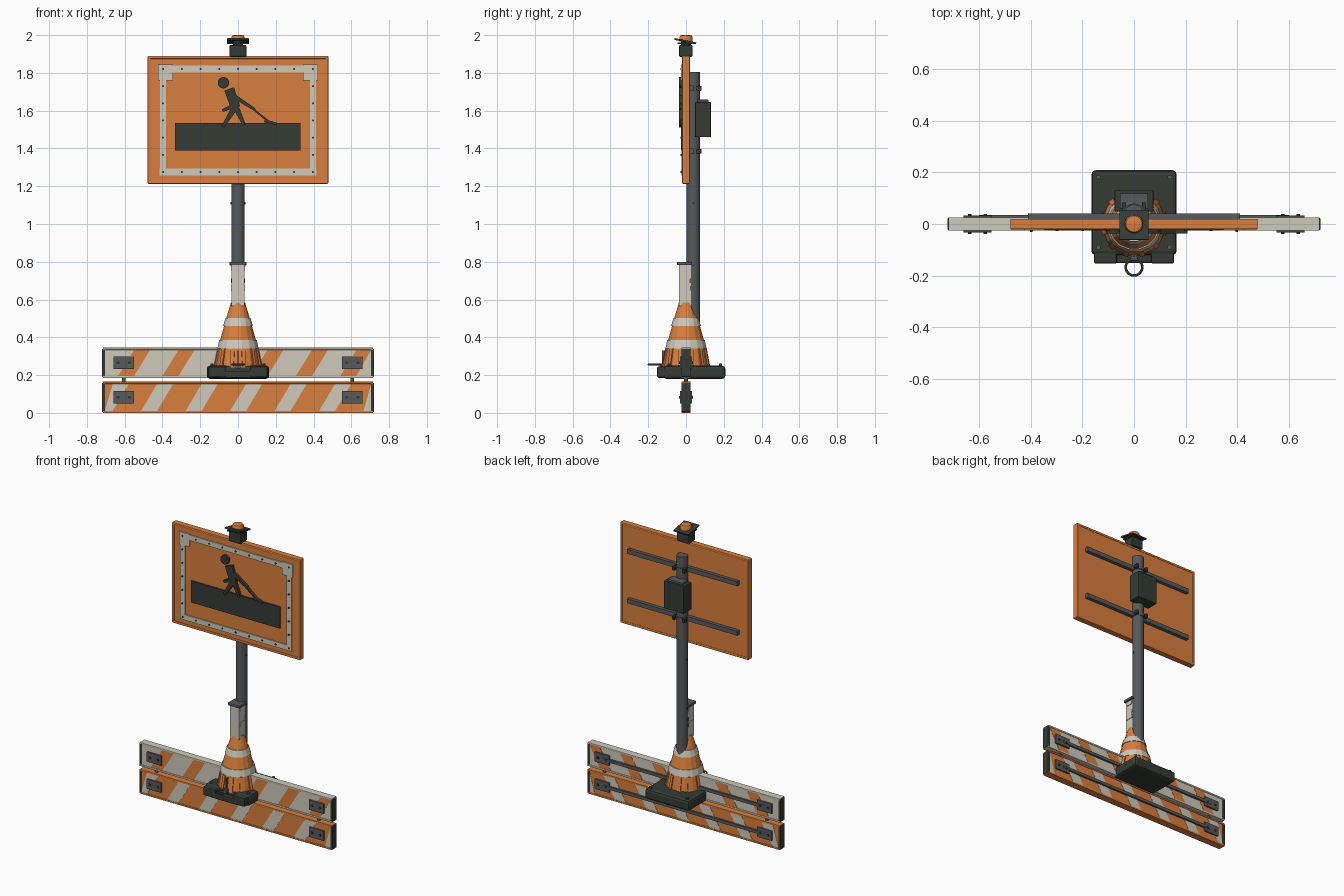
import bpy, bmesh, math
from mathutils import Matrix, Vector

if "Cube" in bpy.data.objects:
    bpy.data.objects.remove(bpy.data.objects["Cube"])


def material(name, rgb):
    m = bpy.data.materials.new(name)
    m.use_nodes = True
    m.diffuse_color = (*rgb, 1)
    m.node_tree.nodes["Principled BSDF"].inputs["Base Color"].default_value = (*rgb, 1)
    return m


ORANGE = material("orange", (0.70, 0.21, 0.045))
CREAM = material("cream", (0.62, 0.60, 0.50))
DARK = material("dark green grey", (0.035, 0.044, 0.036))
STEEL = material("steel grey", (0.095, 0.102, 0.108))


def finish(bm, name, mat):
    bmesh.ops.recalc_face_normals(bm, faces=bm.faces)
    me = bpy.data.meshes.new(name)
    bm.to_mesh(me)
    bm.free()
    me.materials.append(mat)
    ob = bpy.data.objects.new(name, me)
    bpy.context.collection.objects.link(ob)
    return ob


def box(name, x, y, z, mat, bevel=0, tilt=0):
    """Box from (min, max) pairs, with an optional bevel and tilt about x."""
    bm = bmesh.new()
    size = [b - a for a, b in (x, y, z)]
    bmesh.ops.create_cube(bm, size=1, matrix=Matrix.Diagonal((*size, 1)))
    if bevel:
        bmesh.ops.bevel(bm, geom=bm.edges[:], offset=bevel, segments=2, affect='EDGES', profile=0.5)
    mid = Vector([(a + b) / 2 for a, b in (x, y, z)])
    bm.transform(Matrix.Translation(mid) @ Matrix.Rotation(tilt, 4, 'X'))
    return finish(bm, name, mat)


def lathe(name, profile, mat, centre=(0, 0, 0), sides=24, axis='Z', smooth=True):
    """Closed solid of revolution from (radius, height) pairs."""
    bm = bmesh.new()
    rings = [[bm.verts.new((r * math.cos(t), r * math.sin(t), h))
              for t in (2 * math.pi * (i + 0.5) / sides for i in range(sides))] for r, h in profile]
    for a, b in zip(rings, rings[1:]):
        for i in range(sides):
            j = (i + 1) % sides
            bm.faces.new((a[i], a[j], b[j], b[i]))
    bm.faces.new(rings[0])
    bm.faces.new(rings[-1])
    turn = {'Z': Matrix(), 'Y': Matrix.Rotation(math.pi / 2, 4, 'X'),
            'X': Matrix.Rotation(math.pi / 2, 4, 'Y')}[axis]
    bm.transform(Matrix.Translation(centre) @ turn)
    ob = finish(bm, name, mat)
    if smooth:
        bpy.ops.object.select_all(action='DESELECT')
        ob.select_set(True)
        bpy.context.view_layer.objects.active = ob
        bpy.ops.object.shade_smooth_by_angle(angle=math.radians(35))
    return ob


def prism(name, outline, y0, y1, mat):
    """Extrude an x-z outline from y0 to y1."""
    bm = bmesh.new()
    a = [bm.verts.new((x, y0, z)) for x, z in outline]
    b = [bm.verts.new((x, y1, z)) for x, z in outline]
    bm.faces.new(a)
    bm.faces.new(b)
    n = len(a)
    for i in range(n):
        bm.faces.new((a[i], a[(i + 1) % n], b[(i + 1) % n], b[i]))
    return finish(bm, name, mat)


def bar(name, p, q, w0, w1, y0, y1, mat):
    """Tapered flat limb between two x-z points."""
    p, q = Vector(p), Vector(q)
    d = (q - p).normalized()
    n = Vector((-d.y, d.x))
    return prism(name, [p + n * w0, q + n * w1, q - n * w1, p - n * w0], y0, y1, mat)


def stud(name, x, y, z, r, depth, mat):
    return lathe(name, [(r, -depth), (r, depth)], mat, (x, y, z), 8, 'Y', False)


# Striped barrier boards, with raised rims, end caps, rails and brackets
def board(label, z0, z1, base, stripe, first):
    zm, rim, half = (z0 + z1) / 2, 0.011, 0.705
    box(label + "_board_core", (-half, half), (-0.021, 0.021), (z0 + rim, z1 - rim), base)
    for part, a, b in (("top", z1 - rim, z1), ("bottom", z0, z0 + rim)):
        box(f"{label}_board_{part}_rim", (-0.716, 0.716), (-0.025, 0.025), (a, b), base, 0.002)
    slant = 0.085
    for i in range(7):
        s = first + i * 0.2355
        quad = [(s, z0 + rim), (s + 0.085, z0 + rim), (s + 0.085 + slant, z1 - rim), (s + slant, z1 - rim)]
        quad = [(min(max(x, -half), half), z) for x, z in quad]
        if quad[1][0] - quad[0][0] + quad[2][0] - quad[3][0] < 0.01 or quad[0][0] >= half:
            continue
        for face, y in (("front", -0.0225), ("back", 0.0205)):
            prism(f"{label}_{face}_stripe", quad, y, y + 0.002, stripe)
    box(label + "_back_rail", (-0.6, 0.6), (0.02, 0.034), (zm - 0.01, zm + 0.01), STEEL)
    for s in (-1, 1):
        box(label + "_end_cap", sorted((s * 0.704, s * 0.72)), (-0.0245, 0.0245), (z0 + 0.006, z1 - 0.006), DARK, 0.003)
        for t in (-1, 1):
            box(label + "_bracket", sorted((s * 0.55, s * 0.66)), sorted((t * 0.02, t * 0.032)),
                (zm - 0.033, zm + 0.033), STEEL, 0.002)
            for dx in (0.575, 0.635):
                stud(label + "_bracket_bolt", s * dx, t * 0.033, zm, 0.008, 0.005, DARK)


board("upper", 0.185, 0.345, CREAM, ORANGE, -0.635)
board("lower", 0.0, 0.165, ORANGE, CREAM, -0.748)
for s in (-1, 1):
    lathe("board_link", [(0.01, 0.15), (0.01, 0.2)], STEEL, (s * 0.605, 0, 0), 12)

# Ballast base with front feet, bolts and pull ring
box("base_block", (-0.165, 0.165), (-0.12, 0.208), (0.18, 0.25), DARK, 0.016)
box("base_front_step", (-0.1, 0.1), (-0.15, -0.1), (0.185, 0.222), DARK, 0.005)
for s in (-1, 1):
    box("base_front_foot", sorted((s * 0.065, s * 0.155)), (-0.153, -0.1), (0.187, 0.246), DARK, 0.008)
    for y in (-0.09, 0.182):
        lathe("base_bolt", [(0.009, 0.245), (0.009, 0.262)], STEEL, (s * 0.138, y, 0), 8, smooth=False)
box("ring_mount", (-0.012, 0.012), (-0.14, -0.1), (0.235, 0.262), STEEL)
bpy.ops.mesh.primitive_torus_add(location=(0, -0.167, 0.256), major_radius=0.032, minor_radius=0.005,
                                 major_segments=24, minor_segments=8)
ring = bpy.context.object
ring.name = "pull_ring"
ring.data.materials.append(STEEL)
bpy.ops.object.shade_smooth_by_angle()

# Traffic cone with reflective bands and lower ribs
lathe("cone_body", [(0.125, 0.24), (0.102, 0.365), (0.07, 0.48), (0.038, 0.585)], ORANGE, sides=16, smooth=False)
lathe("cone_lower_band", [(0.111, 0.342), (0.101, 0.386)], CREAM, sides=16, smooth=False)
lathe("cone_upper_band", [(0.08, 0.46), (0.068, 0.502)], CREAM, sides=16, smooth=False)
for i in range(12):
    rib = bar("cone_rib", (0.124, 0.245), (0.107, 0.34), 0.006, 0.004, -0.01, 0.01, ORANGE)
    rib.rotation_euler.z = 2 * math.pi * (i + 0.5) / 12
box("cone_front_slot", (-0.003, 0.003), (-0.128, -0.1), (0.25, 0.33), STEEL)

# Square sleeve above the cone
box("sleeve", (-0.034, 0.034), (-0.038, 0.03), (0.565, 0.785), CREAM, 0.003)
box("sleeve_cap", (-0.044, 0.044), (-0.047, 0.03), (0.782, 0.8), STEEL, 0.003)
for s in (-1, 1):
    for z in (0.665, 0.765):
        box("sleeve_clip", sorted((s * 0.028, s * 0.037)), (-0.03, 0.02), (z - 0.014, z + 0.014), CREAM)
    for z in (0.66, 0.7):
        box("sleeve_latch", sorted((s * 0.028, s * 0.0365)), (0.018, 0.033), (z - 0.012, z + 0.012), STEEL)

# Post with bolts, clamps and rails
lathe("post", [(0.036, 0.24), (0.036, 1.805)], STEEL, (0, 0.039, 0))
for z in (0.45, 0.78, 1.11):
    lathe("post_bolt", [(0.006, -0.04), (0.006, 0.04)], DARK, (0, 0.039, z), 8, 'X', False)
for z in (1.385, 1.718):
    box("sign_rail", (-0.41, 0.41), (0.018, 0.041), (z - 0.015, z + 0.015), STEEL)
    lathe("post_clamp", [(0.04, z - 0.013), (0.04, z + 0.013)], STEEL, (0, 0.039, 0))
    for s in (-1, 1):
        box("clamp_ear", sorted((s * 0.03, s * 0.046)), (0.055, 0.083), (z - 0.012, z + 0.012), DARK)

# Control box behind the post
box("control_box", (-0.075, 0.075), (0.048, 0.132), (1.46, 1.645), DARK, 0.004)
box("control_box_lid", (-0.055, 0.055), (0.06, 0.118), (1.64, 1.658), STEEL, 0.003)

# Sign panel, with a raised edge and a riveted border
box("sign_panel", (-0.472, 0.472), (-0.017, 0.017), (1.215, 1.885), ORANGE)
for z in (1.213, 1.874):
    box("sign_edge", (-0.478, 0.478), (-0.021, 0.02), (z, z + 0.016), ORANGE, 0.005)
for x in (-0.478, 0.462):
    box("sign_edge", (x, x + 0.016), (-0.021, 0.02), (1.213, 1.89), ORANGE, 0.005)
FRONT = (-0.024, -0.016)
for z in (1.257, 1.803):
    box("border_strip", (-0.415, 0.415), FRONT, (z, z + 0.036), CREAM)
    for i in range(9):
        stud("border_rivet", -0.396 + i * 0.099, -0.024, z + 0.018, 0.006, 0.004, DARK)
for s in (-1, 1):
    box("border_strip", sorted((s * 0.38, s * 0.414)), FRONT, (1.285, 1.81), CREAM)
    box("border_corner", sorted((s * 0.345, s * 0.423)), (-0.026, -0.016), (1.76, 1.845), CREAM)
    for i in range(1, 6):
        stud("border_rivet", s * 0.397, -0.026, 1.275 + i * 0.091, 0.006, 0.004, DARK)

# Worker pictogram above a dark message panel
box("message_panel", (-0.333, 0.33), (-0.026, -0.017), (1.39, 1.535), DARK)
lathe("figure_head", [(0.03, 0.016), (0.03, 0.036)], DARK, (-0.077, 0, 1.748), 20, 'Y')
limbs = {
    "torso": ((-0.047, 1.715), (-0.012, 1.615), 0.027, 0.025),
    "left_leg": ((-0.012, 1.62), (0.033, 1.525), 0.016, 0.008),
    "right_leg": ((-0.012, 1.625), (-0.08, 1.515), 0.017, 0.008),
    "right_arm": ((-0.025, 1.625), (-0.083, 1.6), 0.011, 0.008),
    "left_arm": ((-0.02, 1.675), (0.09, 1.605), 0.012, 0.007),
    "tool_handle": ((0.06, 1.625), (0.165, 1.54), 0.005, 0.005),
    "tool_blade": ((0.14, 1.547), (0.205, 1.53), 0.008, 0.006),
}
for name, (p, q, w0, w1) in limbs.items():
    bar("figure_" + name, p, q, w0, w1, -0.036, -0.016, DARK)

# Warning beacon on top
box("beacon_box", (-0.045, 0.045), (-0.036, 0.034), (1.885, 1.948), DARK, 0.006)
lathe("beacon_neck", [(0.028, 1.94), (0.028, 1.972)], DARK)
box("beacon_lower_plate", (-0.05, 0.05), (-0.045, 0.045), (1.952, 1.96), DARK)
box("beacon_tilted_plate", (-0.057, 0.057), (-0.063, 0.055), (1.963, 1.973), DARK, 0.002, tilt=-0.2)
lathe("beacon_lens", [(0.036, 1.965), (0.036, 1.988), (0.031, 1.997), (0.02, 2.0)], ORANGE)
